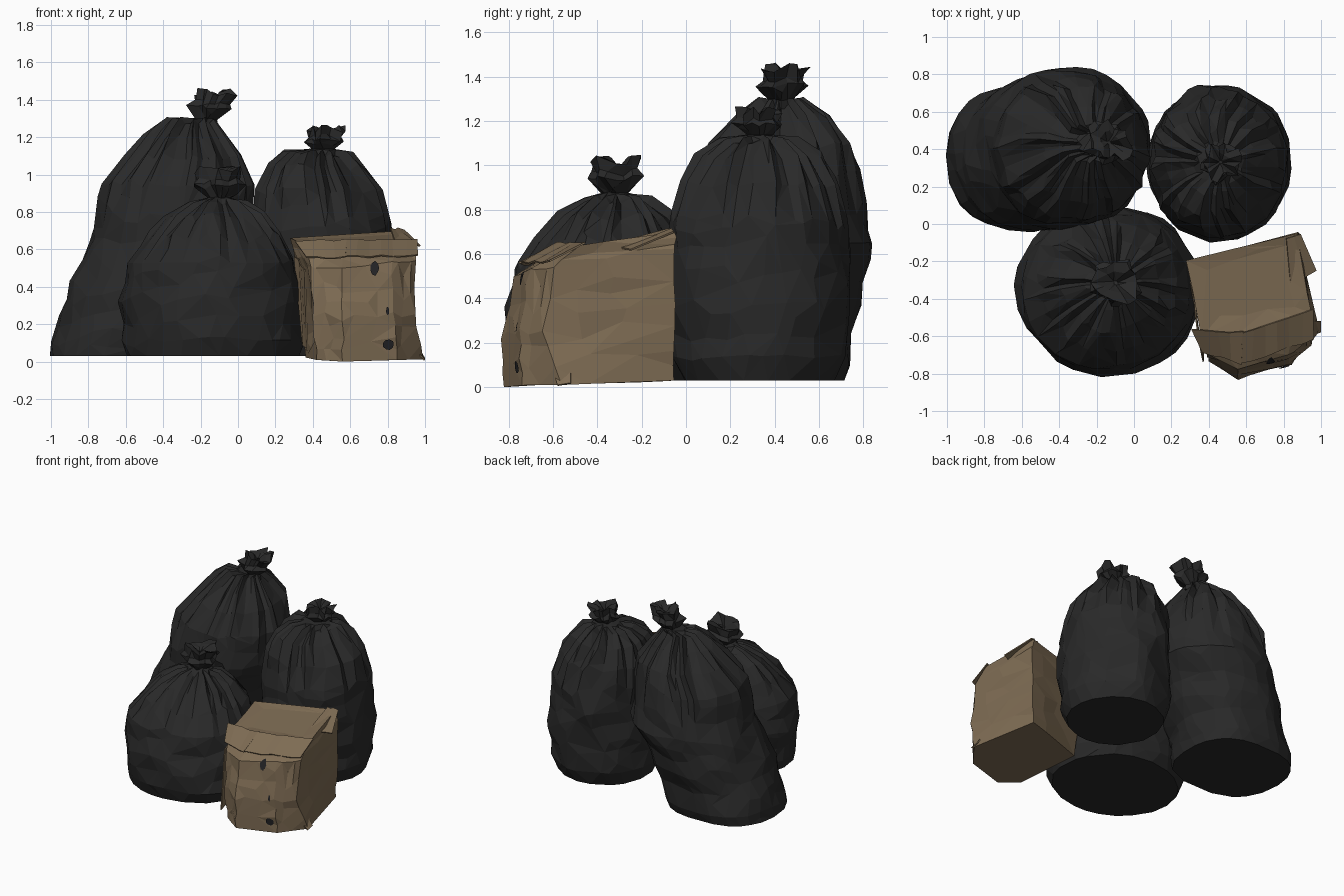
import bpy
import random
from math import sin, cos, pi, tau
from mathutils import Vector, noise
from mathutils.bvhtree import BVHTree

random.seed(4)
cube = bpy.data.objects.get("Cube")
if cube:
    bpy.data.objects.remove(cube, do_unlink=True)


def make_material(name, rgb):
    mat = bpy.data.materials.new(name)
    mat.use_nodes = True
    color = (*rgb, 1)
    mat.diffuse_color = color
    shader = mat.node_tree.nodes["Principled BSDF"]
    shader.inputs["Base Color"].default_value = color
    shader.inputs["Roughness"].default_value = 0.7
    return mat


black = make_material("black plastic", (0.022, 0.022, 0.022))
brown = make_material("brown paper", (0.21, 0.15, 0.088))
dark = make_material("dark stain", (0.017, 0.017, 0.019))


def make_object(name, verts, faces, mat):
    mesh = bpy.data.meshes.new(name)
    mesh.from_pydata(verts, [], faces)
    mesh.materials.append(mat)
    mesh.update()
    obj = bpy.data.objects.new(name, mesh)
    bpy.context.collection.objects.link(obj)
    return obj


def loft(name, rings, mat, ratio):
    """Skin closed rings from bottom to top, cap both ends, then facet."""
    n = len(rings[0])
    verts = [p for ring in rings for p in ring]
    faces = []
    for i in range(len(rings) - 1):
        for j in range(n):
            k = (j + 1) % n
            faces.append((i * n + j, i * n + k, i * n + n + k, i * n + n + j))
    faces.append(tuple(reversed(range(n))))
    faces.append(tuple(range(len(verts) - n, len(verts))))
    obj = make_object(name, verts, faces, mat)
    facet = obj.modifiers.new("facets", "DECIMATE")
    facet.ratio = ratio
    return obj


def blend(a, b, t):
    return [p + (q - p) * t for p, q in zip(a, b)]


def make_bag(name, sections, seed, pleats, square=0.0):
    """Sections are (z, centre x, centre y, radius x, radius y)."""
    steps, around = 5, 60
    levels = []
    for a, b in zip(sections, sections[1:]):
        levels += [blend(a, b, s / steps) for s in range(steps)]
    levels.append(sections[-1])
    low, high = sections[0][0], sections[-1][0]
    rings = []
    for i, (z, cx, cy, rx, ry) in enumerate(levels):
        h = (z - low) / (high - low)
        gather = max(0, (h - 0.5) / 0.5) ** 1.2
        body = min(1, h * 8) * (1 - gather)
        ring = []
        for j in range(around):
            a = tau * j / around
            d = Vector((cos(a), sin(a), 0))
            # pleats run down from the knot, creases run across the body
            sway = noise.noise(d * 2 + Vector((seed, 0, h))) * 3
            fold = abs(sin(pleats * a / 2 + sway))
            crease = noise.noise(d * 1.8 + Vector((seed, seed, z * 7)))
            lump = noise.noise(d * 1.2 + Vector((0, seed, z * 2)))
            r = 1 + gather * (0.05 - 0.2 * fold) + body * 0.07 * crease + 0.03 * lump
            r += square * sin(2 * a) ** 2 * max(0, 1 - 2 * h)
            drop = gather * 0.04 * (0.3 - fold) * (i < len(levels) - 3)
            ring.append((cx + rx * r * d.x, cy + ry * r * d.y, z + drop))
        rings.append(ring)
    return loft(name, rings, black, 0.15)


def make_knot(name, base, lean, height, radius):
    """Crumpled tuft above the tied neck: pairs of height and radius."""
    profile = [(-0.15, 0.6), (0.08, 0.42), (0.28, 0.7), (0.45, 0.9),
               (0.6, 0.75), (0.9, 0.85), (0.85, 0.5), (0.65, 0.1)]
    around = 18
    ruffle = [random.uniform(-0.25, 0.25) for _ in range(around)]
    rings = []
    for h, r in profile:
        ring = []
        for j in range(around):
            a = tau * j / around
            wave = 1 + 0.15 * cos(5 * a + 4 * h) + ruffle[j] * h
            rad = radius * r * (wave + random.uniform(-0.12, 0.12))
            z = h + ruffle[(j + 5) % around] * 0.6 * max(0, h)
            ring.append((base[0] + lean[0] * h + rad * cos(a),
                         base[1] + lean[1] * h + rad * sin(a),
                         base[2] + height * z))
        rings.append(ring)
    return loft(name, rings, black, 0.6)


# Tall leaning bag
make_bag("tall_bag", [
    (.03, -.6, .35, .4, .37), (.1, -.59, .36, .4, .39), (.25, -.55, .36, .4, .39),
    (.45, -.46, .38, .41, .42), (.65, -.36, .41, .44, .43), (.95, -.32, .4, .41, .39),
    (1.1, -.28, .42, .32, .33), (1.22, -.27, .43, .22, .22), (1.3, -.25, .43, .14, .11),
    (1.3, -.18, .43, .05, .05),
], 3.3, 13, 0.07)
make_knot("tall_bag_knot", (-.18, .43, 1.28), (.07, .01), .18, .12)

# Upright bag at the back
make_bag("back_bag", [
    (.03, .45, .33, .34, .34), (.14, .45, .33, .38, .39), (.45, .46, .33, .38, .41),
    (.7, .45, .33, .37, .41), (.92, .43, .33, .34, .36), (1.05, .41, .33, .26, .28),
    (1.12, .42, .33, .18, .18), (1.14, .45, .33, .05, .05),
], 7.7, 13)
make_knot("back_bag_knot", (.45, .33, 1.12), (.02, 0), .14, .11)

# Squat bag at the front
make_bag("front_bag", [
    (.03, -.13, -.36, .46, .41), (.12, -.13, -.36, .49, .44), (.35, -.14, -.36, .48, .45),
    (.53, -.14, -.36, .45, .43), (.67, -.13, -.34, .37, .35), (.78, -.12, -.32, .27, .26),
    (.85, -.11, -.31, .16, .16), (.88, -.1, -.32, .05, .05),
], 12.1, 15)
make_knot("front_bag_knot", (-.1, -.32, .86), (0, .01), .18, .13)

# Paper sack: six corners per ring, from the front left round to the back left
corners = [
    [(.42, -.73, .01), (.56, -.82, 0), (.85, -.74, .01), (.99, -.56, .01),
     (.87, -.05, .03), (.36, -.22, .02)],
    [(.4, -.73, .25), (.56, -.83, .25), (.83, -.75, .25), (.95, -.64, .25),
     (.88, -.05, .3), (.33, -.2, .3)],
    [(.39, -.7, .5), (.56, -.77, .5), (.83, -.7, .53), (.95, -.6, .54),
     (.89, -.05, .6), (.3, -.2, .57)],
    [(.36, -.61, .62), (.56, -.59, .63), (.8, -.53, .64), (.95, -.48, .64),
     (.87, -.05, .7), (.28, -.2, .66)],
    [(.46, -.5, .62), (.6, -.48, .63), (.73, -.45, .63), (.83, -.41, .64),
     (.8, -.14, .67), (.4, -.25, .65)],
]
sack_rings = []
for low, high in zip(corners, corners[1:] + corners[-1:]):
    steps = 1 if low is high else 4
    for s in range(steps):
        row = [blend(p, q, s / steps) for p, q in zip(low, high)]
        ring = []
        for c in range(6):
            for t in range(4):
                x, y, z = blend(row[c], row[(c + 1) % 6], t / 4)
                if c == 5:  # shallow gusset in the left side
                    x += 0.03 * sin(pi * t / 4) * max(0, sin(pi * z / 0.55))
                dent = 0.008 if z > 0.04 else 0
                ring.append((x + random.uniform(-dent, dent),
                             y + random.uniform(-dent, dent), z))
        sack_rings.append(ring)
sack = loft("paper_sack", sack_rings, brown, 0.35)


def make_sheet(name, top, bottom, count, rough):
    """Thin crumpled strip between two edges."""
    verts, faces = [], []
    for i in range(count):
        for edge in (top, bottom):
            p = blend(edge[0], edge[1], i / (count - 1))
            verts.append([v + random.uniform(-rough, rough) for v in p])
        if i:
            k = 2 * i
            faces.append((k - 2, k - 1, k + 1, k))
    sheet = make_object(name, verts, faces, brown)
    thick = sheet.modifiers.new("paper", "SOLIDIFY")
    thick.thickness = 0.008
    return sheet


# Folded lip and torn paper edges
make_sheet("front_lip_left", [(.31, -.57, .65), (.58, -.58, .65)],
           [(.37, -.69, .56), (.57, -.75, .56)], 5, .007)
make_sheet("front_lip_right", [(.58, -.58, .65), (.96, -.46, .65)],
           [(.57, -.75, .56), (.96, -.62, .57)], 7, .007)
make_sheet("top_right_fin", [(.81, -.07, .71), (.89, -.06, .71)],
           [(.84, -.35, .65), (.97, -.24, .63)], 4, .01)
make_sheet("left_crease", [(.37, -.68, .5), (.3, -.3, .56)],
           [(.37, -.73, .06), (.35, -.6, .1)], 5, .01)
make_sheet("bottom_corner_fold", [(.94, -.6, .08), (.95, -.52, .1)],
           [(1, -.58, .01), (1, -.52, .02)], 3, 0)

# Dark stains laid on the front of the sack
bpy.context.view_layer.update()
tree = BVHTree.FromObject(sack, bpy.context.evaluated_depsgraph_get())
for name, x, z, w, h in (("upper_stain", .73, .5, .024, .037),
                         ("middle_stain", .8, .27, .009, .02),
                         ("lower_stain", .805, .09, .028, .026)):
    outline = []
    for j in range(9):
        a = tau * j / 9
        wobble = random.uniform(0.85, 1.15)
        px, pz = x + w * cos(a) * wobble, z + h * sin(a) * wobble
        hit = tree.ray_cast(Vector((px, -2, pz)), Vector((0, 1, 0)))[0]
        outline.append((px, (hit.y if hit else -.72) - 0.009, pz))
    make_object(name, outline, [tuple(range(9))], dark)
